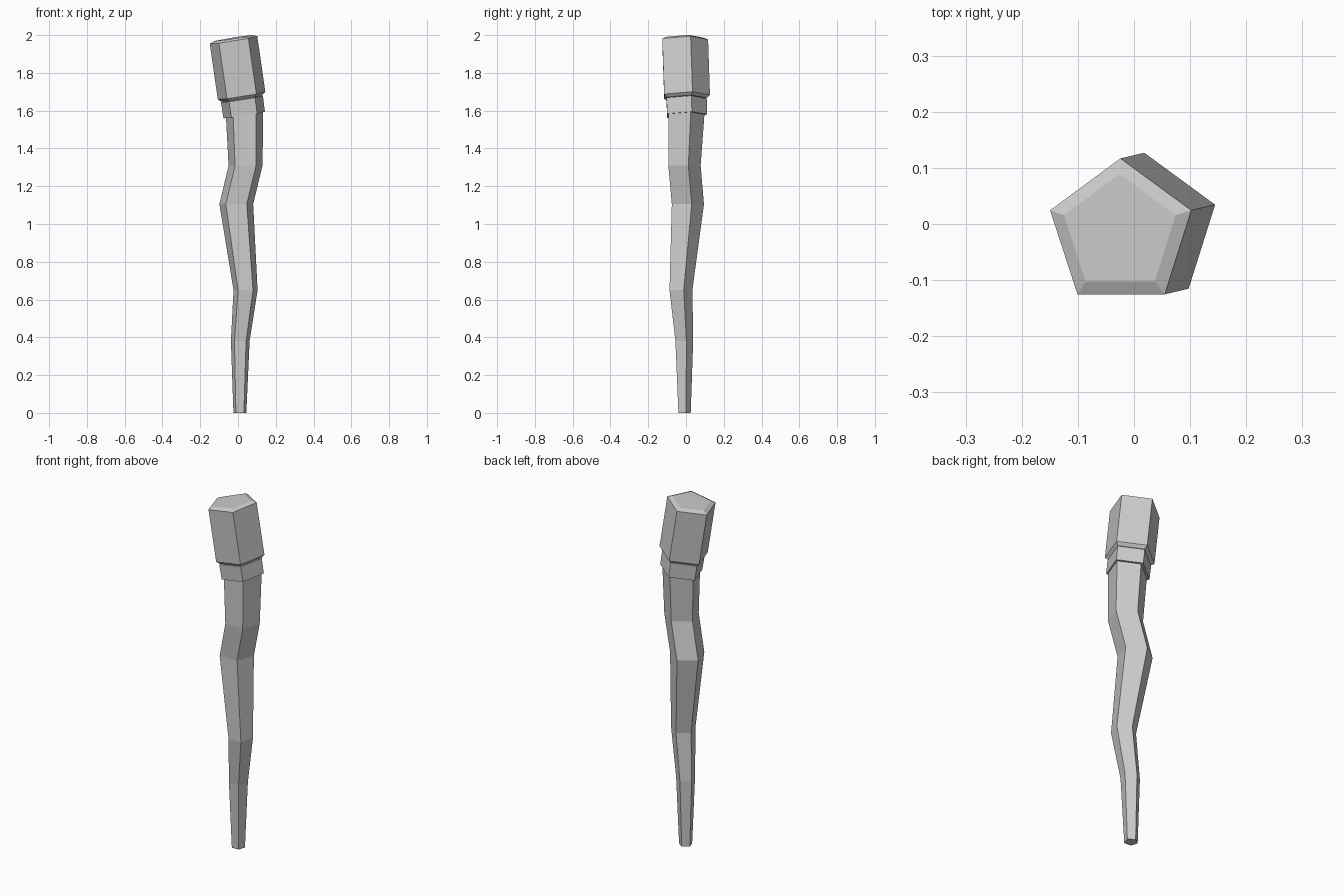
import bpy, bmesh
from math import radians, cos, sin, pi
from mathutils import Matrix, Vector

if "Cube" in bpy.data.objects:
    bpy.data.objects.remove(bpy.data.objects["Cube"])


def loft(name, rings):
    """Join five-sided rings (x, y, z, radius, tilt) into one closed solid."""
    bm = bmesh.new()
    loops = []
    for x, y, z, r, tilt in rings:
        rot = Matrix.Rotation(radians(-tilt), 3, 'Y') @ Matrix.Rotation(radians(tilt * 0.2), 3, 'X')
        loop = []
        for i in range(5):
            a = pi / 2 + i * 2 * pi / 5
            loop.append(bm.verts.new(Vector((x, y, z)) + rot @ Vector((r * cos(a), r * sin(a), 0))))
        loops.append(loop)
    for a, b in zip(loops, loops[1:]):
        for i in range(5):
            j = (i + 1) % 5
            bm.faces.new((a[i], a[j], b[j], b[i]))
    bm.faces.new(loops[0][::-1])
    bm.faces.new(loops[-1])
    bmesh.ops.recalc_face_normals(bm, faces=bm.faces)
    mesh = bpy.data.meshes.new(name)
    bm.to_mesh(mesh)
    bm.free()
    obj = bpy.data.objects.new(name, mesh)
    bpy.context.collection.objects.link(obj)
    return obj


TILT = 9.2

# crooked tapering shaft, ending inside the collar
loft("shaft", [
    (0.010, -0.011, 0.00, 0.036, 0),
    (0.012, -0.014, 0.38, 0.052, 0),
    (0.040, -0.033, 0.65, 0.067, 0),
    (-0.009, 0.001, 1.105, 0.094, 0),
    (0.040, -0.017, 1.31, 0.0945, 0),
    (0.035, -0.007, 1.58, 0.105, TILT),
])

# collar band, with a narrow neck stepping up to the head
loft("collar", [
    (0.033, -0.005, 1.576, 0.117, TILT),
    (0.021, -0.008, 1.661, 0.118, TILT),
    (0.020, -0.008, 1.664, 0.102, TILT),
    (0.018, -0.008, 1.675, 0.102, TILT),
])

# head block with bevelled ends
loft("head", [
    (0.021, -0.007, 1.664, 0.116, TILT),
    (0.019, -0.007, 1.679, 0.134, TILT),
    (-0.0235, -0.017, 1.973, 0.134, TILT),
    (-0.025, -0.017, 1.984, 0.106, TILT),
])
